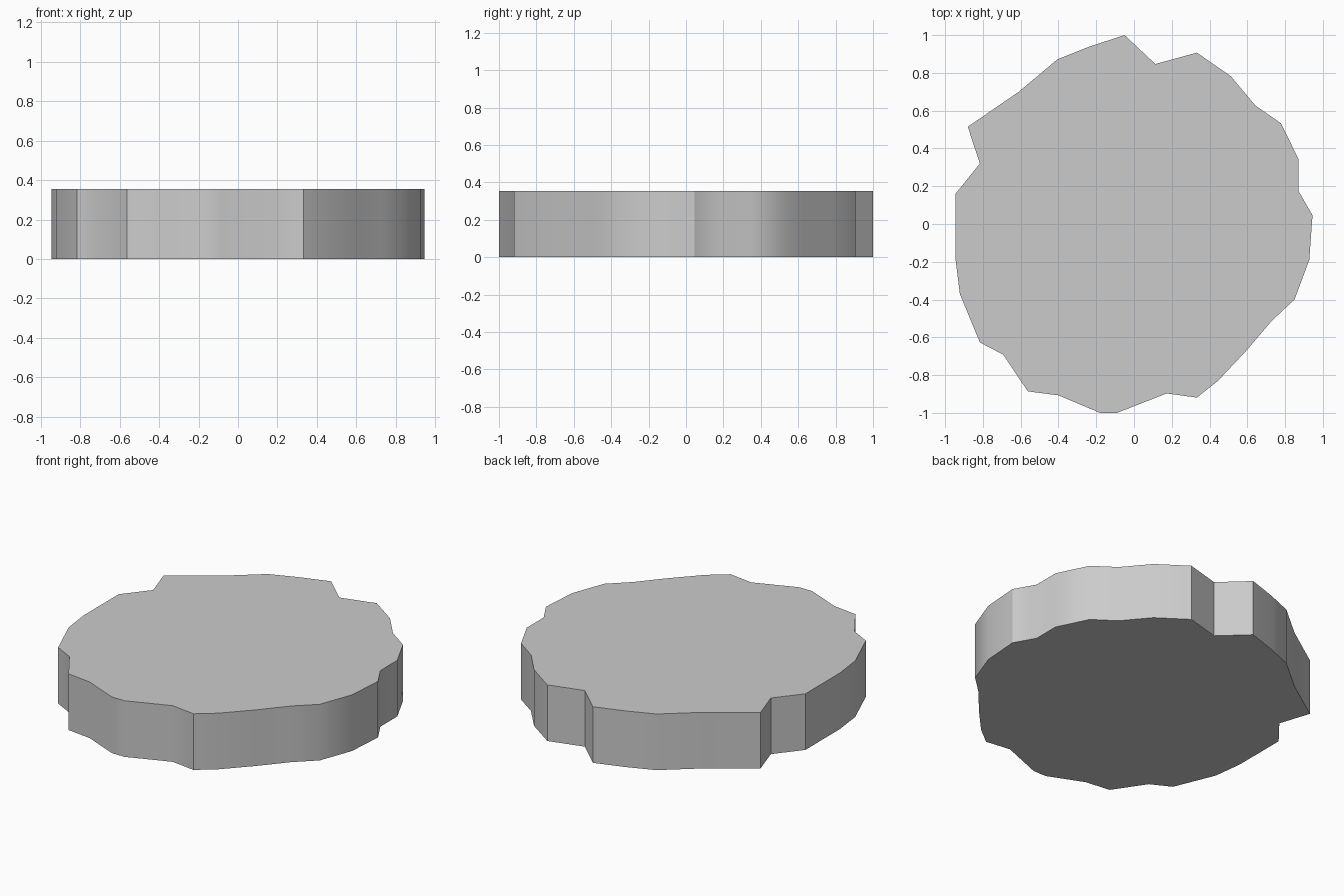
import bpy, bmesh, math

if "Cube" in bpy.data.objects:
    bpy.data.objects.remove(bpy.data.objects["Cube"])

HEIGHT = 0.354

# Irregular outline of the slab, clockwise from the back
OUTLINE = [
    (-0.05, 1.0), (0.113, 0.847), (0.333, 0.907), (0.512, 0.783),
    (0.642, 0.628), (0.778, 0.533), (0.872, 0.342), (0.872, 0.173),
    (0.945, 0.046), (0.928, -0.19), (0.85, -0.40), (0.73, -0.512),
    (0.597, -0.668), (0.445, -0.83), (0.333, -0.919), (0.173, -0.897),
    (-0.09, -1.0), (-0.18, -1.0), (-0.40, -0.907), (-0.562, -0.886),
    (-0.692, -0.692), (-0.816, -0.627), (-0.922, -0.37), (-0.945, -0.185),
    (-0.945, 0.16), (-0.816, 0.32), (-0.88, 0.515), (-0.61, 0.70),
    (-0.405, 0.872), (-0.24, 0.938),
]

# Slab: outline face extruded upwards
bm = bmesh.new()
base = bm.faces.new([bm.verts.new((x, y, 0)) for x, y in OUTLINE])
ext = bmesh.ops.extrude_face_region(bm, geom=[base], use_keep_orig=True)
top = [v for v in ext["geom"] if isinstance(v, bmesh.types.BMVert)]
bmesh.ops.translate(bm, verts=top, vec=(0, 0, HEIGHT))
bmesh.ops.recalc_face_normals(bm, faces=bm.faces[:])
mesh = bpy.data.meshes.new("stone_slab")
bm.to_mesh(mesh)
bm.free()

slab = bpy.data.objects.new("stone_slab", mesh)
bpy.context.collection.objects.link(slab)

# Soft shading round the rim, sharp at the corners
bpy.context.view_layer.objects.active = slab
slab.select_set(True)
bpy.ops.object.shade_smooth_by_angle(angle=math.radians(30))
